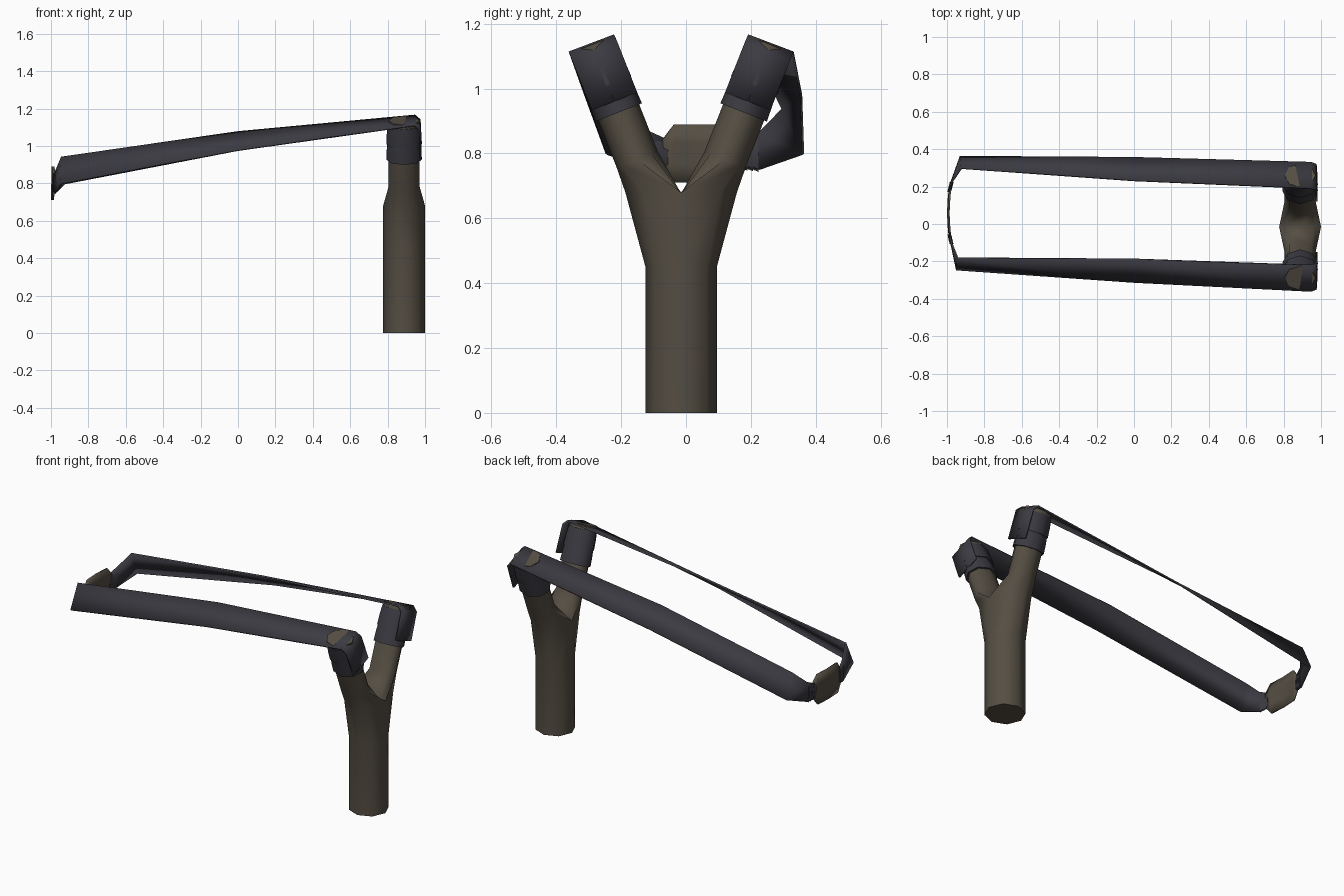
import bpy, bmesh, math
from mathutils import Vector

if "Cube" in bpy.data.objects:
    bpy.data.objects.remove(bpy.data.objects["Cube"])

CX, FORK_Y, POUCH_Y = 0.888, -0.015, 0.058


def material(name, rgb):
    m = bpy.data.materials.new(name)
    m.diffuse_color = (*rgb, 1)
    m.use_nodes = True
    m.node_tree.nodes["Principled BSDF"].inputs["Base Color"].default_value = m.diffuse_color
    return m


WOOD = material("brown wood", (0.09, 0.076, 0.056))
RUBBER = material("dark rubber", (0.043, 0.043, 0.054))


def finish(name, bm, mat, y=0.0, mirror=False, thickness=0, angle=60):
    bmesh.ops.recalc_face_normals(bm, faces=bm.faces)
    me = bpy.data.meshes.new(name)
    bm.to_mesh(me)
    bm.free()
    ob = bpy.data.objects.new(name, me)
    bpy.context.collection.objects.link(ob)
    ob.location.y = y
    me.materials.append(mat)
    bpy.ops.object.select_all(action='DESELECT')
    ob.select_set(True)
    bpy.context.view_layer.objects.active = ob
    bpy.ops.object.shade_smooth_by_angle(angle=math.radians(angle))
    if mirror:
        mod = ob.modifiers.new("mirror", 'MIRROR')
        mod.use_axis = (False, True, False)
    if thickness:
        mod = ob.modifiers.new("thickness", 'SOLIDIFY')
        mod.thickness = thickness
        mod.offset = 0
    return ob


def bridge(bm, a, b, closed=True):
    n = len(a)
    for i in range(n if closed else n - 1):
        j = (i + 1) % n
        bm.faces.new((a[i], a[j], b[j], b[i]))


def loft(bm, rings):
    rows = [[bm.verts.new(p) for p in r] for r in rings]
    for a, b in zip(rows, rows[1:]):
        bridge(bm, a, b)
    bm.faces.new(rows[0])
    bm.faces.new(rows[-1])


# prong axis (for the +y half, measured from the fork centre) and its outward side
TIP = Vector((CX, 0.275, 1.136))
AXIS = Vector((0, 0.366, 0.93)).normalized()
OUT = Vector((0, AXIS.z, -AXIS.y))
ANG = [k * math.pi / 4 for k in range(8)]


def prong_ring(t, rx, ro):
    c = TIP + AXIS * t
    return [c + Vector((rx * math.cos(a), 0, 0)) + OUT * ro * math.sin(a) for a in ANG]


# forked wooden handle: one half, mirrored
bm = bmesh.new()
R = 0.112
rows = []
for z, ry in ((0, 0.11), (0.45, 0.11), (0.68, 0.172)):
    rows.append([bm.verts.new((CX + R * math.cos(a), max(0, ry * math.sin(a)) if 0 < k < 4 else 0, z))
                 for k, a in enumerate(ANG[:5])])
bm.faces.new(rows[0])
for a, b in zip(rows, rows[1:]):
    bridge(bm, a, b, closed=False)
saddle = [bm.verts.new((CX + R * math.cos(a), 0, 0.676)) for a in ANG[5:]]
low = rows[2] + saddle
mid = [bm.verts.new(p) for p in prong_ring(-0.38, 0.083, 0.068)]
top = [bm.verts.new(p) for p in prong_ring(0, 0.083, 0.068)]
bridge(bm, low, mid)
bridge(bm, mid, top)
bm.faces.new(top)
finish("forked_handle", bm, WOOD, FORK_Y, mirror=True)

# two flared wrappings on each prong
for name, t0, t1 in (("lower_wrap", -0.225, -0.115), ("upper_wrap", -0.135, -0.025)):
    bm = bmesh.new()
    loft(bm, [prong_ring(t0, 0.095, 0.077), prong_ring((t0 + t1) / 2, 0.093, 0.075),
              prong_ring(t1, 0.088, 0.071)])
    finish(name, bm, RUBBER, FORK_Y, mirror=True)

# rubber bands: twisted strips from prong tip to pouch
for s, side in ((1, "right"), (-1, "left")):
    def pt(x, c, h, z):
        return Vector((x, c + s * h, z))
    dy, dz = AXIS.y * 0.19, AXIS.z * 0.19
    xf = 0.01 * s
    sections = [
        (pt(0.976, FORK_Y, 0.345 - dy, 1.11 - dz), pt(0.976, FORK_Y, 0.205 - dy, 1.165 - dz)),
        (pt(0.972, FORK_Y, 0.335, 1.085), pt(0.972, FORK_Y, 0.195, 1.14)),
        (pt(0.945, FORK_Y, 0.345, 1.11), pt(0.945, FORK_Y, 0.205, 1.163)),
        (pt(0, 0.022, 0.333, 0.977), pt(0, 0.022, 0.21, 1.075)),
        (pt(-0.938 + xf, POUCH_Y, 0.303, 0.797), pt(-0.933 + xf, POUCH_Y, 0.24, 0.94)),
        (pt(-0.975, POUCH_Y, 0.17, 0.75), pt(-0.972, POUCH_Y, 0.17, 0.868)),
        (pt(-0.986, POUCH_Y, 0.12, 0.755), pt(-0.986, POUCH_Y, 0.12, 0.845)),
    ]
    bm = bmesh.new()
    vs = [[bm.verts.new(p) for p in sec] for sec in sections]
    for a, b in zip(vs, vs[1:]):
        bridge(bm, a, b, closed=False)
    finish(side + "_band", bm, RUBBER, thickness=0.01, angle=35)

# narrow ties that hold the bands to the pouch
bm = bmesh.new()
for k in range(3):
    rings = []
    for e, g in ((0, 1.08), (0.019, 0.92)):
        h = 0.166 - 0.017 * k - e
        x = -0.986 + (h - 0.12) * 0.24
        hz = 0.052 - 0.002 * k
        rings.append([(x + 0.010 * g * math.cos(a), h, 0.799 + hz * g * math.sin(a)) for a in ANG])
    loft(bm, rings)
finish("pouch_ties", bm, RUBBER, POUCH_Y, mirror=True)

# curved pouch
bm = bmesh.new()
prev = None
for h, x, hz in ((-0.13, -0.984, 0.043), (-0.095, -0.990, 0.09), (0, -0.995, 0.09),
                 (0.095, -0.990, 0.09), (0.13, -0.984, 0.043)):
    row = [bm.verts.new((x + 0.004 * (f > 0), POUCH_Y + h, 0.8 + hz * f)) for f in (-1, -0.35, 0.35, 1)]
    if prev:
        bridge(bm, prev, row, closed=False)
    prev = row
finish("pouch", bm, WOOD, thickness=0.01)
